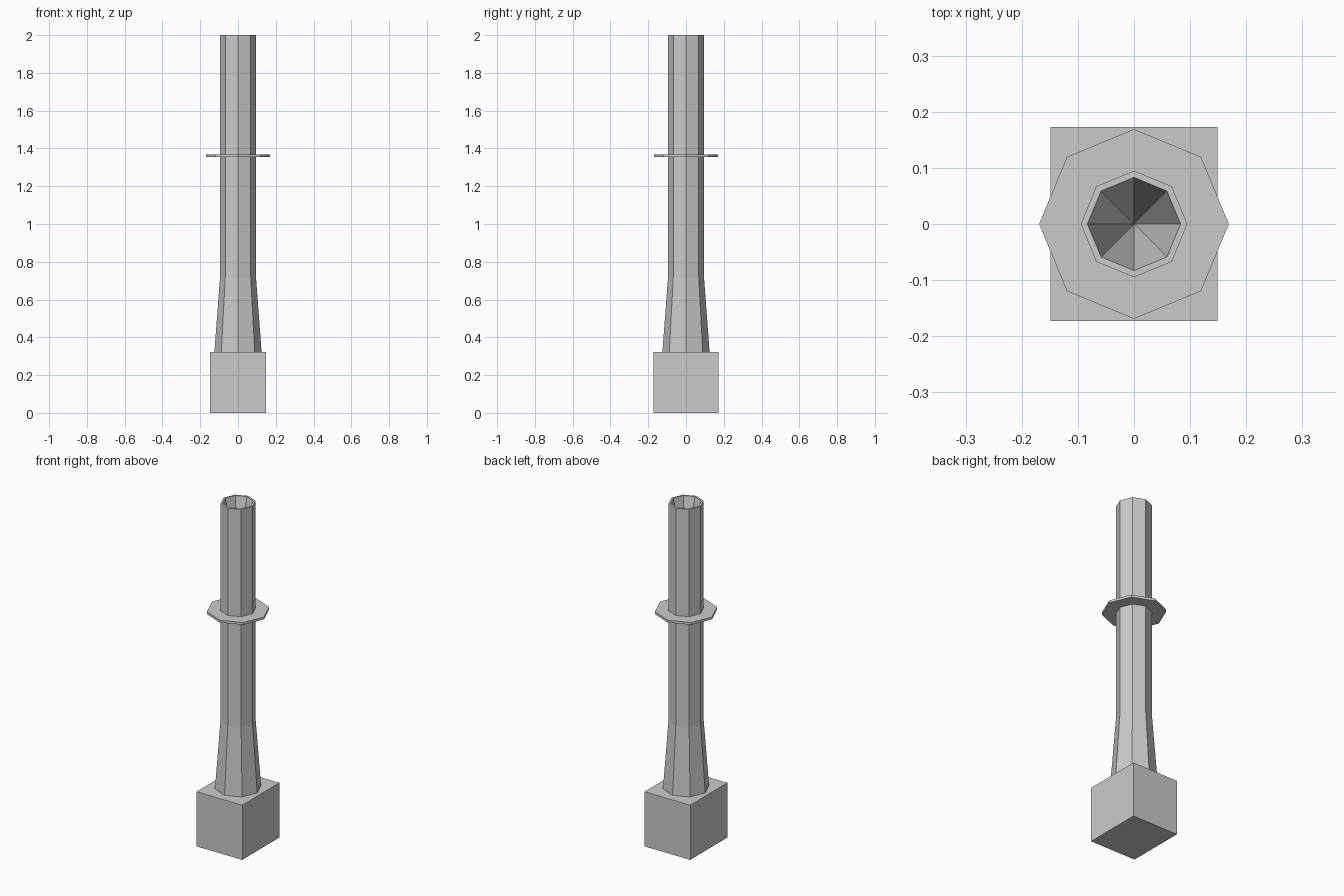
import bpy, bmesh, math

if "Cube" in bpy.data.objects:
    bpy.data.objects.remove(bpy.data.objects["Cube"])

SIDES = 8


def lathe(name, profile, closed=False):
    """Revolve (radius, z) points into a flat-sided octagonal part."""
    bm = bmesh.new()
    rings = []
    for r, z in profile:
        if r == 0:
            rings.append([bm.verts.new((0, 0, z))] * SIDES)
        else:
            rings.append([bm.verts.new((r * math.cos(2 * math.pi * i / SIDES),
                                        r * math.sin(2 * math.pi * i / SIDES), z))
                          for i in range(SIDES)])
    pairs = list(zip(rings, rings[1:]))
    if closed:
        pairs.append((rings[-1], rings[0]))
    for a, b in pairs:
        for i in range(SIDES):
            j = (i + 1) % SIDES
            bm.faces.new(list(dict.fromkeys((a[i], a[j], b[j], b[i]))))
    bmesh.ops.recalc_face_normals(bm, faces=bm.faces)
    mesh = bpy.data.meshes.new(name)
    bm.to_mesh(mesh)
    bm.free()
    obj = bpy.data.objects.new(name, mesh)
    bpy.context.collection.objects.link(obj)
    return obj


# Rectangular foot block
bpy.ops.mesh.primitive_cube_add(size=1, location=(0, 0, 0.161))
base = bpy.context.object
base.name = "base_block"
base.scale = (0.297, 0.345, 0.322)

# Pipe: flared lower part, straight upper part, tapered hollow in the top
lathe("pipe", [(0, 0.322), (0.125, 0.322), (0.095, 0.72), (0.095, 2.0),
               (0.083, 2.0), (0, 1.65)])

# Thin collar plate around the pipe
lathe("collar", [(0.095, 1.355), (0.169, 1.355), (0.169, 1.369), (0.095, 1.369)],
      closed=True)
